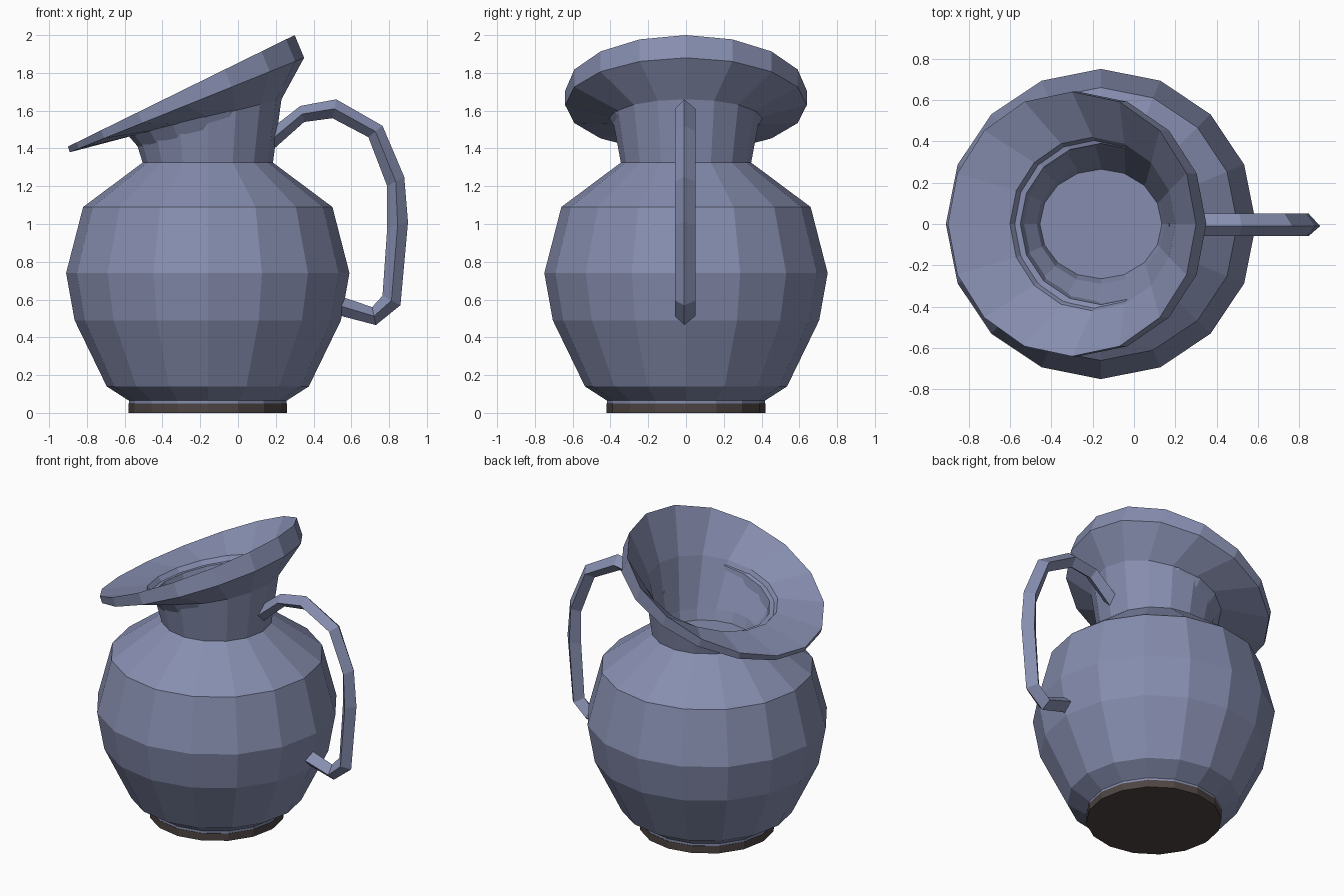
import bpy, bmesh, math

if "Cube" in bpy.data.objects:
    bpy.data.objects.remove(bpy.data.objects["Cube"])

SIDES = 16


def material(name, rgb):
    m = bpy.data.materials.new(name)
    m.diffuse_color = (*rgb, 1)
    m.use_nodes = True
    m.node_tree.nodes["Principled BSDF"].inputs["Base Color"].default_value = m.diffuse_color
    return m


blue = material("slate blue glaze", (0.24, 0.27, 0.43))
brown = material("dark brown clay", (0.075, 0.06, 0.055))


def loft(name, rings, mat):
    """Bridge consecutive point loops, cap both ends, flat shading."""
    bm = bmesh.new()
    loops = [[bm.verts.new(p) for p in ring] for ring in rings]
    for a, b in zip(loops, loops[1:]):
        n = len(a)
        for i in range(n):
            j = (i + 1) % n
            bm.faces.new((a[i], a[j], b[j], b[i]))
    bm.faces.new(loops[0][::-1])
    bm.faces.new(loops[-1])
    bmesh.ops.recalc_face_normals(bm, faces=bm.faces)
    mesh = bpy.data.meshes.new(name)
    bm.to_mesh(mesh)
    bm.free()
    mesh.materials.append(mat)
    ob = bpy.data.objects.new(name, mesh)
    bpy.context.collection.objects.link(ob)
    return ob


def ring(z, rx, ry=None, cx=-0.16, tilt=0.0):
    """Ellipse around the jug axis; tilt raises the +x side."""
    ry = ry or rx
    return [(cx + rx * math.cos(t), ry * math.sin(t), z + tilt * math.cos(t))
            for t in (2 * math.pi * i / SIDES for i in range(SIDES))]


# Foot
loft("foot", [ring(0, 0.42), ring(0.05, 0.42)], brown)

# Body: belly, shoulder and neck, tilted lip, then the inside down to a floor
loft("body", [
    ring(0.05, 0.418), ring(0.065, 0.418), ring(0.14, 0.535),
    ring(0.49, 0.705), ring(0.74, 0.75), ring(1.09, 0.66),
    ring(1.325, 0.345),
    ring(1.565, 0.39, tilt=0.095),
    ring(1.63, 0.62, 0.64, cx=-0.27, tilt=0.25),
    ring(1.705, 0.60, 0.64, cx=-0.30, tilt=0.295),
    ring(1.59, 0.40, 0.42, cx=-0.20, tilt=0.10),
    ring(1.34, 0.31, 0.29),
    ring(1.27, 0.295, 0.265),
], blue)

# Handle: diamond section between an outer and an inner outline (x, z)
outer = [(0.17, 1.50), (0.33, 1.625), (0.52, 1.66), (0.765, 1.52), (0.88, 1.25),
         (0.90, 1.01), (0.86, 0.57), (0.73, 0.465), (0.52, 0.52)]
inner = [(0.17, 1.38), (0.35, 1.54), (0.50, 1.56), (0.69, 1.46), (0.79, 1.20),
         (0.79, 0.98), (0.765, 0.62), (0.71, 0.56), (0.52, 0.625)]
sections = []
for (ox, oz), (ix, iz) in zip(outer, inner):
    mx, mz = (ox + ix) / 2, (oz + iz) / 2
    sections.append([(ox, -0.01, oz), (mx, 0.05, mz), (ix, 0, iz), (mx, -0.058, mz)])
loft("handle", sections, blue)
